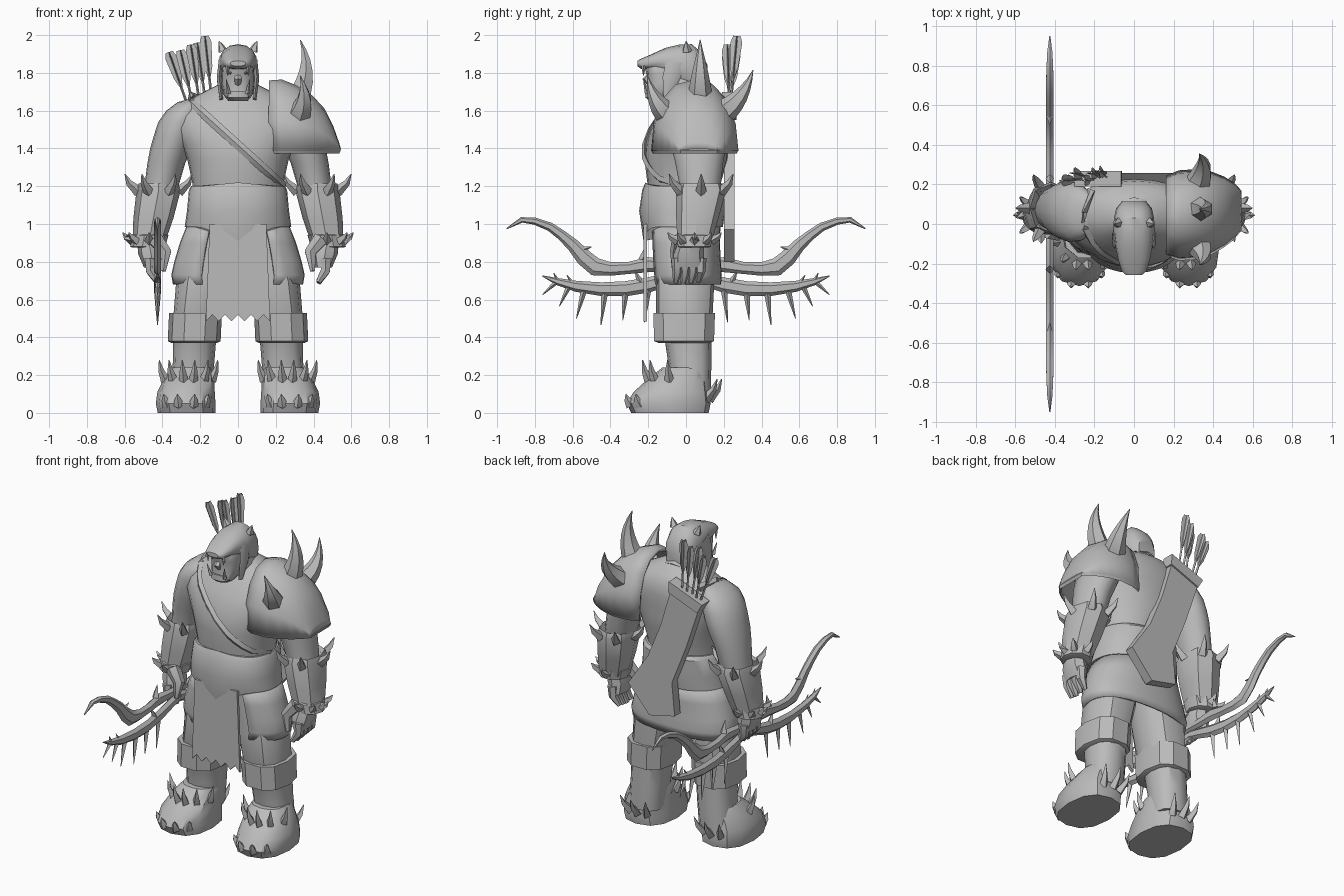
import bpy, bmesh, math
from mathutils import Vector as V
from mathutils.bvhtree import BVHTree

grey = bpy.data.materials.new("plain_grey")
grey.diffuse_color = (0.5, 0.5, 0.5, 1)


def oval(c, a, b, axis="z", n=16, a0=0, a1=360, p=1.0):
    """Ring of points round c; p below 1 makes it boxier, a0..a1 makes an open arc."""
    full = a1 - a0 == 360
    u, v = {"z": (V((1, 0, 0)), V((0, 1, 0))), "y": (V((1, 0, 0)), V((0, 0, 1))),
            "x": (V((0, 1, 0)), V((0, 0, 1)))}[axis]
    pts = []
    for i in range(n):
        t = math.radians(a0 + (a1 - a0) * i / (n if full else n - 1))
        co, si = math.cos(t), math.sin(t)
        pts.append(V(c) + u * a * math.copysign(abs(co) ** p, co) + v * b * math.copysign(abs(si) ** p, si))
    return pts


def stack(rows, s=1, **kw):
    """Rings from rows of (z, cx, cy, rx, ry)."""
    return [oval((s * x, y, z), a, b, **kw) for z, x, y, a, b in rows]


def tube(path, radii, ref=None, n=4):
    """Rings along a path; each radius is (across, along ref)."""
    path = [V(q) for q in path]
    rings = []
    for i, q in enumerate(path):
        t = (path[min(i + 1, len(path) - 1)] - path[max(i - 1, 0)]).normalized()
        r = V(ref) if ref else (V((0, 1, 0)) if abs(t.x) > 0.8 else V((1, 0, 0)))
        side = t.cross(r).normalized()
        other = side.cross(t)
        ra, rb = radii[i] if isinstance(radii[i], tuple) else (radii[i],) * 2
        rings.append([q + side * ra * math.cos(2 * math.pi * k / n) + other * rb * math.sin(2 * math.pi * k / n)
                      for k in range(n)])
    return rings


def spike(base, tip, r, bend=(0, 0, 0), n=4, steps=2):
    b, t = V(base), V(tip)
    ks = [i / steps for i in range(steps + 1)]
    return tube([b.lerp(t, k) + V(bend) * 4 * k * (1 - k) for k in ks],
                [max(.002, r * (1 - k ** 1.3)) for k in ks], n=n)


def crown(c, rx, ry, angles, out, up, r):
    """Spikes standing round an oval."""
    res = []
    for d in angles:
        t = math.radians(d)
        base = V(c) + V((rx * math.cos(t), ry * math.sin(t), 0)) * 0.93
        dr = V((math.cos(t), math.sin(t), 0))
        res.append(spike(base, base + dr * out + V((0, 0, up)), r, dr * out * 0.2))
    return res


def make(name, sets, loop=True, caps=True, solid=0):
    bm = bmesh.new()
    for rings in sets:
        vs = [[bm.verts.new(p) for p in ring] for ring in rings]
        n = len(vs[0])
        for a, b in zip(vs, vs[1:]):
            for i in range(n if loop else n - 1):
                j = (i + 1) % n
                bm.faces.new((a[i], a[j], b[j], b[i]))
        if caps:
            bm.faces.new(vs[0])
            bm.faces.new(vs[-1])
    bmesh.ops.recalc_face_normals(bm, faces=bm.faces)
    me = bpy.data.meshes.new(name)
    bm.to_mesh(me)
    bm.free()
    me.materials.append(grey)
    ob = bpy.data.objects.new(name, me)
    bpy.context.collection.objects.link(ob)
    if solid:
        m = ob.modifiers.new("thickness", "SOLIDIFY")
        m.thickness, m.offset = solid, 0
    return ob


def plate(name, pts, y0, y1):
    return make(name, [[[V((x, y, z)) for x, z in pts] for y in (y0, y1)]])


# Torso, neck and belly belt
torso = make("torso", [stack([(1.1, 0, -.01, .235, .185), (1.22, 0, -.01, .242, .195), (1.34, 0, 0, .268, .22),
                              (1.42, 0, .005, .3, .218), (1.5, 0, .018, .34, .207), (1.57, 0, .035, .34, .192),
                              (1.64, 0, .055, .285, .162), (1.69, 0, .055, .2, .13), (1.73, 0, .045, .12, .09),
                              (1.75, 0, .04, .08, .07)], n=24, p=.92)])
make("neck", [tube([(0, .05, 1.66), (0, -.03, 1.74), (0, -.06, 1.82)], [.12, .1, .08], n=12)])
belt = make("belly_belt", [stack([(1.2, 0, -.01, .248, .205), (1.18, 0, -.01, .26, .222),
                                  (1.07, 0, -.02, .27, .228), (.985, 0, -.015, .282, .21)], n=28, p=.9)])
for v in belt.data.vertices:
    if v.co.z < 1 and v.co.y < 0:
        v.co.z -= .075 * max(0, 1 - abs(v.co.x) / .2)
    if v.co.z > 1.19 and v.co.y < 0:
        v.co.z += .02 * max(0, 1 - abs(v.co.x) / .2)

# Strap laid over the chest
bm = bmesh.new()
bm.from_mesh(torso.data)
tree = BVHTree.FromBMesh(bm)
path = [V((-.21, .17, 1.66)), V((-.25, .06, 1.68))]
for i in range(13):
    t = i / 12
    x, z = -.25 + .49 * t, 1.645 - .445 * t
    hit = tree.ray_cast(V((x, -1, z)), V((0, 1, 0)))[0]
    if hit:
        path.append(V((x, hit.y - .006, z)))
bm.free()
make("chest_strap", [tube(path, [(.024, .014)] * len(path), ref=(0, 1, .01), n=4)])

# Skirt and ragged loincloth
make("hip_skirt", [stack([(1.0, 0, -.01, .26, .185), (.9, 0, -.01, .3, .182), (.8, 0, -.005, .33, .182),
                          (.73, 0, 0, .346, .182), (.68, 0, 0, .337, .178)], n=25, a0=-60, a1=240, p=.85)],
     loop=False, caps=False, solid=.015)
rag = [(.17 - .34 * i / 10, .485 + (.035 if i % 2 else 0)) for i in range(11)]
plate("loincloth", [(-.15, 1.0), (.15, 1.0)] + rag, -.225, -.207)

# Legs, boots and spikes
for s, side in ((1, "left"), (-1, "right")):
    make(side + "_leg", [stack([(1.0, .11, -.01, .11, .145), (.85, .15, -.005, .13, .15), (.7, .185, -.005, .142, .155),
                                (.5, .217, -.01, .126, .15), (.37, .23, .012, .113, .122),
                                (.27, .235, .02, .11, .115), (.1, .25, .03, .11, .1)], s, n=12, p=.82)])
    make(side + "_knee_band", [stack([(.53, .225, -.01, .12, .145), (.53, .225, -.01, .14, .17),
                                      (.38, .232, -.01, .14, .165), (.37, .232, -.01, .12, .14)], s, n=10, p=.8)])
    make(side + "_boot", [stack([(0, .272, -.085, .153, .205), (.05, .277, -.092, .158, .222),
                                 (.11, .275, -.078, .152, .2), (.17, .262, -.05, .137, .162),
                                 (.22, .25, -.02, .117, .13), (.24, .245, -.01, .105, .115)], s, n=12, p=.82)])
    make(side + "_boot_spikes",
         crown((s * .275, -.09, .04), .158, .222, (-132, -105, -75, -48), .03, .06, .03)
         + crown((s * .262, -.05, .17), .135, .16, (-165, -130, -102, -78, -50, -15), .035, .11, .026)
         + crown((s * .262, -.02, .07), .13, .15, (62, 90, 118), .07, .11, .028))
    # Arm, bracer, cuff
    make(side + "_arm", [stack([(1.665, .22, .06, .03, .05), (1.645, .25, .055, .07, .1), (1.6, .285, .055, .095, .14),
                                (1.54, .31, .06, .112, .152), (1.47, .332, .065, .113, .152),
                                (1.4, .355, .068, .11, .145), (1.32, .38, .07, .1, .128),
                                (1.2, .405, .075, .09, .11), (.92, .47, .045, .06, .065)], s, n=18)])
    make(side + "_bracer", [stack([(1.15, .418, .07, .08, .09), (1.215, .42, .08, .106, .122),
                                   (1.18, .42, .08, .117, .133), (1.03, .448, .06, .106, .112),
                                   (.9, .473, .045, .086, .09)], s, n=8, p=.85)])
    make(side + "_cuff", [stack([(.945, .465, .045, .088, .09), (.94, .465, .045, .097, .097),
                                 (.88, .478, .045, .093, .092), (.875, .478, .045, .08, .08)], s, n=10)])
    make(side + "_arm_spikes",
         crown((s * .42, .08, 1.17), .112, .13, (0, 60, 120, 180, 240, 300), .075, .095, .03)
         + crown((s * .47, .045, .91), .092, .094, (-90, -40, 0, 40, 90) if s > 0 else (-90, -140, 180, 140, 90),
                 .055, .045, .026))
    # Hand with fingers and thumb
    hand = [stack([(.92, .475, .03, .06, .065), (.84, .46, .015, .068, .08), (.77, .453, .015, .045, .085)], s, n=8)]
    for y in (-.045, -.005, .035, .075):
        hand.append(tube([(s * .465, y, .82), (s * .462, y, .75), (s * .425, y - .01, .685 + abs(y) * .15)],
                         [.034, .028, .014], n=6))
    hand.append(tube([(s * .44, -.03, .92), (s * .383, -.05, .85), (s * .395, -.06, .75)], [.045, .035, .014], n=6))
    make(side + "_hand", hand)

# Face under the beast hood
make("face", [stack([(1.65, 0, -.13, .05, .06), (1.68, 0, -.13, .075, .08), (1.74, 0, -.115, .085, .085),
                     (1.79, 0, -.11, .085, .1), (1.84, 0, -.11, .08, .115), (1.88, 0, -.07, .07, .07)], n=14, p=.85)])
make("lower_jaw", [stack([(1.655, 0, -.16, .04, .04), (1.67, 0, -.165, .062, .052),
                          (1.705, 0, -.165, .06, .05)], n=10, p=.8)])
make("nose", [tube([(0, -.18, 1.8), (0, -.21, 1.765), (0, -.19, 1.745)], [.014, .022, .018], n=6)])
make("beast_hood", [[oval((0, y, z), a, b, "y", 16, p=.85) for y, z, a, b in
                     ((-.258, 1.85, .04, .014), (-.24, 1.848, .062, .026), (-.18, 1.858, .08, .042),
                      (-.11, 1.862, .094, .07), (-.04, 1.835, .104, .114), (.03, 1.82, .102, .132),
                      (.08, 1.79, .09, .12), (.115, 1.76, .06, .08))]])
bits = []
for s in (1, -1):
    bits.append(spike((s * .08, .005, 1.915), (s * .1, .0, 1.968), .027, n=5))
    bits.append(spike((s * .05, -.205, 1.69), (s * .062, -.225, 1.765), .013))
    bits.append(spike((s * .055, -.225, 1.84), (s * .055, -.225, 1.785), .013))
    bits.append(spike((s * .04, -.185, 1.8), (s * .04, -.215, 1.8), .014, n=6))
make("ears_and_tusks", bits)
make("hood_flaps", [tube([(s * .09, -.05, 1.86), (s * .1, -.08, 1.77), (s * .088, -.1, 1.66)],
                         [(.055, .014), (.045, .014), (.02, .01)], ref=(1, 0, 0), n=6) for s in (1, -1)])

# Shoulder guard with a rim and horns: rows of (x, front y, back y, height)
guard = [(.165, -.155, .235, .365), (.23, -.175, .262, .37), (.32, -.17, .268, .335), (.39, -.145, .255, .285),
         (.45, -.11, .232, .22), (.495, -.075, .205, .13), (.525, -.04, .175, .045), (.535, -.03, .165, .01)]
make("shoulder_guard", [[oval((x, (f + b) / 2, 1.385), (b - f) / 2, h, "x", 9, 0, 180, .88) for x, f, b, h in guard]],
     loop=False, caps=False, solid=.02)
rim = [(x, f, 1.39) for x, f, b, h in guard] + [(x, b, 1.39) for x, f, b, h in guard[::-1]]
make("guard_rim", [tube(rim, [(.009, .018)] * len(rim), ref=(0, 0, 1))])
make("guard_horns", [spike((.31, .075, 1.65), (.33, .075, 1.975), .068, (.04, 0, 0), 6, 6),
                     spike((.31, -.085, 1.57), (.33, -.205, 1.785), .07, (.03, -.015, -.02), 6, 6),
                     spike((.31, .18, 1.58), (.33, .355, 1.815), .07, (.03, .02, -.02), 6, 6)])

# Quiver and arrows on the back
plate("quiver", [(-.08, 1.67), (0, 1.4), (.09, 1.18), (.23, .97), (.08, .8), (-.1, .84), (-.08, 1.05),
                 (-.18, 1.3), (-.28, 1.6)], .2, .258)
plate("quiver_collar", [(-.065, 1.7), (-.06, 1.63), (-.265, 1.55), (-.3, 1.61)], .19, .268)
arrows = []
for bx, bz, tx, tz, y in ((-.24, 1.55, -.365, 1.91, .22), (-.22, 1.55, -.305, 1.92, .26), (-.19, 1.55, -.25, 1.95, .22),
                          (-.16, 1.56, -.215, 1.96, .26), (-.13, 1.57, -.175, 1.995, .27)):
    b, t = V((bx, .23, bz)), V((tx, y, tz))
    arrows.append(tube([b, t - (t - b) * .05], [.007, .007]))
    feather = [b.lerp(t, k) for k in (.46, .62, .92, 1)]
    for f in ((0, 1, 0), (1, 0, 0)):
        arrows.append(tube(feather, [(.004, .003), (.022, .003), (.031, .003), (.02, .003)], ref=f))
make("arrows", arrows)

# Horned bow held level in the right hand
X = -.426
limb = [(0, .78, .025), (.1, .78, .03), (.2, .785, .04), (.3, .768, .032), (.4, .762, .036), (.48, .773, .048),
        (.54, .822, .044), (.6, .89, .034), (.66, .942, .027), (.72, .985, .023), (.8, 1.015, .019),
        (.87, 1.022, .015), (.95, .975, .003)]
blade = [(0, .73, .03), (.1, .705, .034), (.2, .677, .04), (.32, .657, .04), (.45, .655, .036), (.58, .67, .029),
         (.68, .695, .019), (.76, .725, .003)]
bow = []
for s in (1, -1):
    for curve in (limb, blade):
        bow.append(tube([(X, s * y, z) for y, z, r in curve], [(r, min(.022, r)) for y, z, r in curve],
                        ref=(1, 0, 0), n=6))
    for y, z, ty, tz, r in ((.2, .66, .22, .48, .018), (.32, .64, .335, .49, .018), (.43, .64, .45, .465, .018),
                            (.54, .65, .58, .5, .017), (.62, .67, .67, .565, .015), (.69, .69, .76, .625, .013),
                            (.23, .81, .21, .885, .022), (.56, .86, .5, .88, .018), (.24, .69, .27, .75, .02),
                            (.6, .68, .63, .73, .013), (.68, .7, .7, .74, .012)):
        bow.append(spike((X, s * y, z), (X, s * ty, tz), r))
make("bow", bow)

# Soft shading with hard creases kept
for ob in bpy.context.collection.objects:
    ob.select_set(True)
    bpy.context.view_layer.objects.active = ob
bpy.ops.object.shade_smooth_by_angle(angle=math.radians(35))
